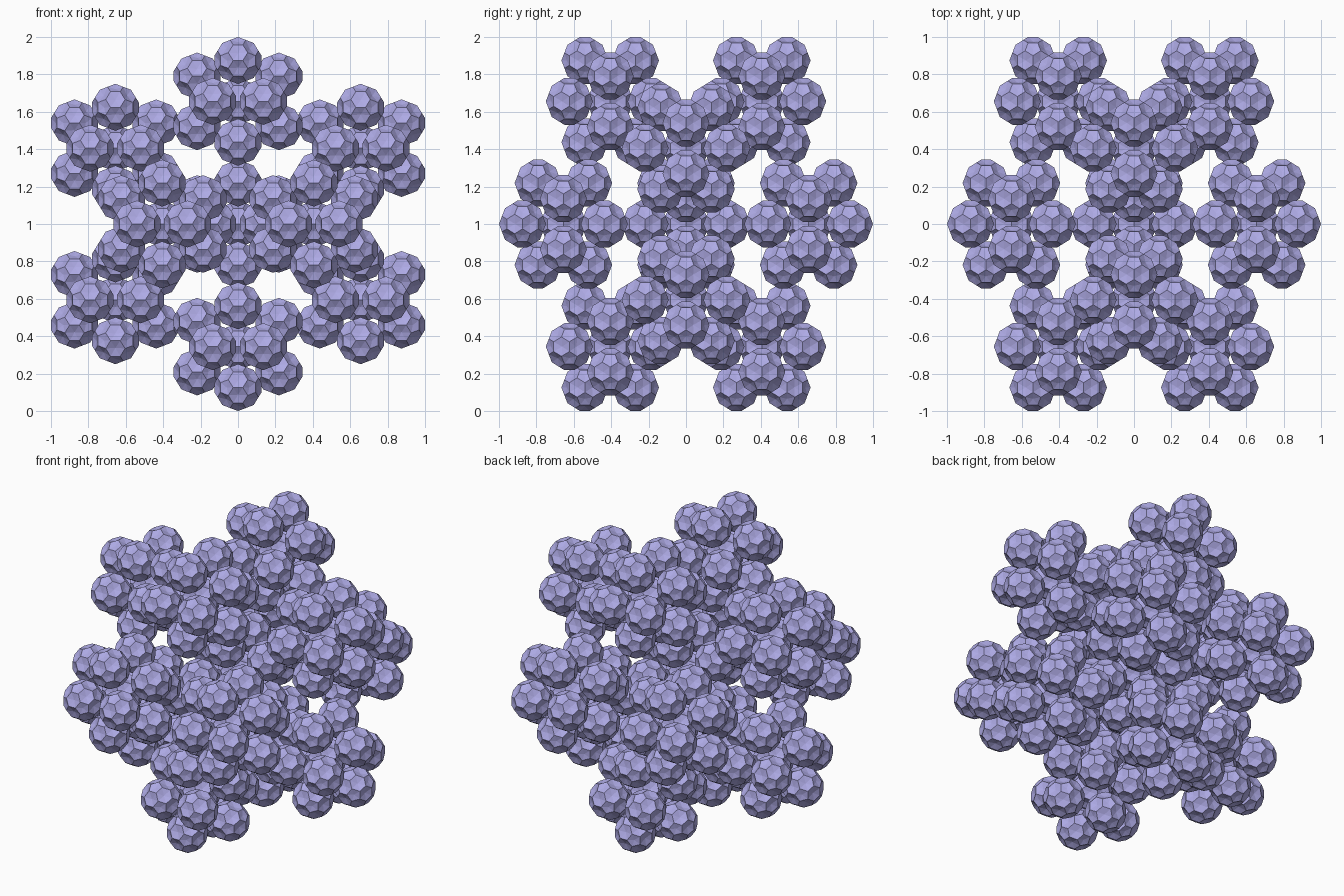
import bpy, bmesh
from mathutils import Vector

if "Cube" in bpy.data.objects:
    bpy.data.objects.remove(bpy.data.objects["Cube"])

PHI = (1 + 5 ** 0.5) / 2
B = 0.6557            # long coordinate of the big icosahedron
BALL_R = 0.1283       # corner radius of one ball


def ico_points(b):
    """Twelve icosahedron corners with long coordinate b."""
    a = b / PHI
    pts = []
    for s in (-a, a):
        for t in (-b, b):
            pts += [Vector((0, s, t)), Vector((s, t, 0)), Vector((t, 0, s))]
    return pts


def make_ball(bm_out, centers):
    """Faceted ball: truncated icosahedron with dented faces, copied to centers."""
    bm = bmesh.new()
    pts = ico_points(PHI)
    for p in pts:
        for q in pts:
            if 1.9 < (p - q).length < 2.1:
                bm.verts.new(((p * 2 + q) / 3).normalized() * BALL_R)
    bmesh.ops.convex_hull(bm, input=bm.verts[:])
    bmesh.ops.dissolve_limit(bm, angle_limit=0.05, verts=bm.verts[:], edges=bm.edges[:])
    bmesh.ops.recalc_face_normals(bm, faces=bm.faces[:])
    hexes = [f for f in bm.faces if len(f.verts) == 6]
    pents = [f for f in bm.faces if len(f.verts) == 5]
    bmesh.ops.poke(bm, faces=hexes, offset=-0.010)
    bmesh.ops.poke(bm, faces=pents, offset=-0.006)
    bm.verts.index_update()
    for c in centers:
        vs = [bm_out.verts.new(v.co + c) for v in bm.verts]
        for f in bm.faces:
            bm_out.faces.new([vs[v.index] for v in f.verts])
    bm.free()


mat = bpy.data.materials.new("periwinkle")
mat.diffuse_color = (0.42, 0.40, 0.78, 1)
mat.use_nodes = True
mat.node_tree.nodes["Principled BSDF"].inputs["Base Color"].default_value = mat.diffuse_color

# One cluster: a middle ball plus twelve around it
bm = bmesh.new()
make_ball(bm, [Vector()] + ico_points(B / 3))
mesh = bpy.data.meshes.new("ball_cluster")
bm.to_mesh(mesh)
bm.free()
mesh.materials.append(mat)

# Middle cluster plus twelve clusters in the same pattern
for i, p in enumerate([Vector()] + ico_points(B)):
    ob = bpy.data.objects.new("center_cluster" if i == 0 else f"outer_cluster_{i}", mesh)
    ob.location = p + Vector((0, 0, 1))
    bpy.context.collection.objects.link(ob)
